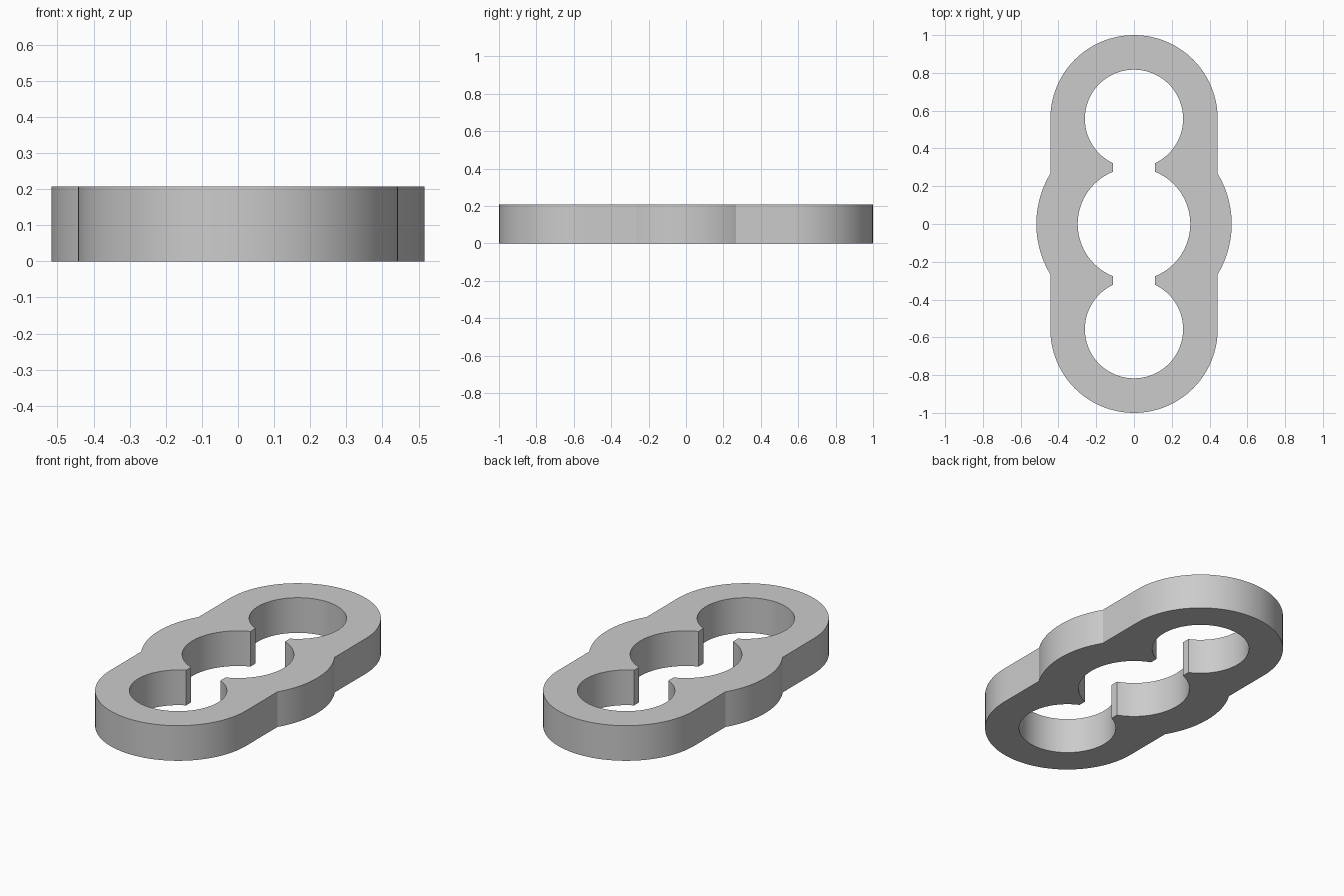
import bpy
import bmesh
from math import sin, cos, asin, acos, pi

cube = bpy.data.objects.get("Cube")
if cube:
    bpy.data.objects.remove(cube, do_unlink=True)

HEIGHT = 0.207
END_Y = 0.557            # centre of the two end rings
END_OUT, END_HOLE = 0.443, 0.26
MID_OUT, MID_HOLE = 0.517, 0.298
NECK = 0.112             # half width of the gap between holes
STEPS = 24


def arc(cy, r, a0, a1):
    angles = [a0 + (a1 - a0) * i / STEPS for i in range(STEPS + 1)]
    return [(r * cos(a), cy + r * sin(a)) for a in angles]


def line(a, b):
    return [(a[0] + (b[0] - a[0]) * i / STEPS, a[1] + (b[1] - a[1]) * i / STEPS)
            for i in range(STEPS + 1)]


# One quarter of the outline and of the linked holes, paired point by point
bulge = arc(0, MID_OUT, 0, acos(END_OUT / MID_OUT))
outer = bulge + line(bulge[-1], (END_OUT, END_Y)) + arc(END_Y, END_OUT, 0, pi / 2)
inner = (arc(0, MID_HOLE, 0, acos(NECK / MID_HOLE))
         + arc(END_Y, END_HOLE, -acos(NECK / END_HOLE), 0)
         + arc(END_Y, END_HOLE, 0, pi / 2))

# Flat plate from four mirrored quarters
bm = bmesh.new()
for sx in (1, -1):
    for sy in (1, -1):
        rows = [[bm.verts.new((sx * x, sy * y, 0)) for x, y in path]
                for path in (outer, inner)]
        for i in range(len(outer) - 1):
            bm.faces.new((rows[0][i], rows[0][i + 1], rows[1][i + 1], rows[1][i]))
bmesh.ops.remove_doubles(bm, verts=bm.verts[:], dist=0.0001)

# Thicken upward into a closed solid
top = bmesh.ops.extrude_face_region(bm, geom=bm.faces[:], use_keep_orig=True)
bmesh.ops.translate(bm, vec=(0, 0, HEIGHT),
                    verts=[g for g in top["geom"] if isinstance(g, bmesh.types.BMVert)])
bmesh.ops.recalc_face_normals(bm, faces=bm.faces[:])

mesh = bpy.data.meshes.new("link_plate")
bm.to_mesh(mesh)
bm.free()
plate = bpy.data.objects.new("link_plate", mesh)
bpy.context.collection.objects.link(plate)

# Plain grey material
grey = bpy.data.materials.new("light_grey")
grey.use_nodes = True
colour = (0.6, 0.6, 0.6, 1)
grey.diffuse_color = colour
grey.node_tree.nodes["Principled BSDF"].inputs["Base Color"].default_value = colour
mesh.materials.append(grey)

# Smooth curved walls with crisp rims and corners
bpy.ops.object.select_all(action='DESELECT')
plate.select_set(True)
bpy.context.view_layer.objects.active = plate
bpy.ops.object.shade_smooth_by_angle(angle=0.4)
